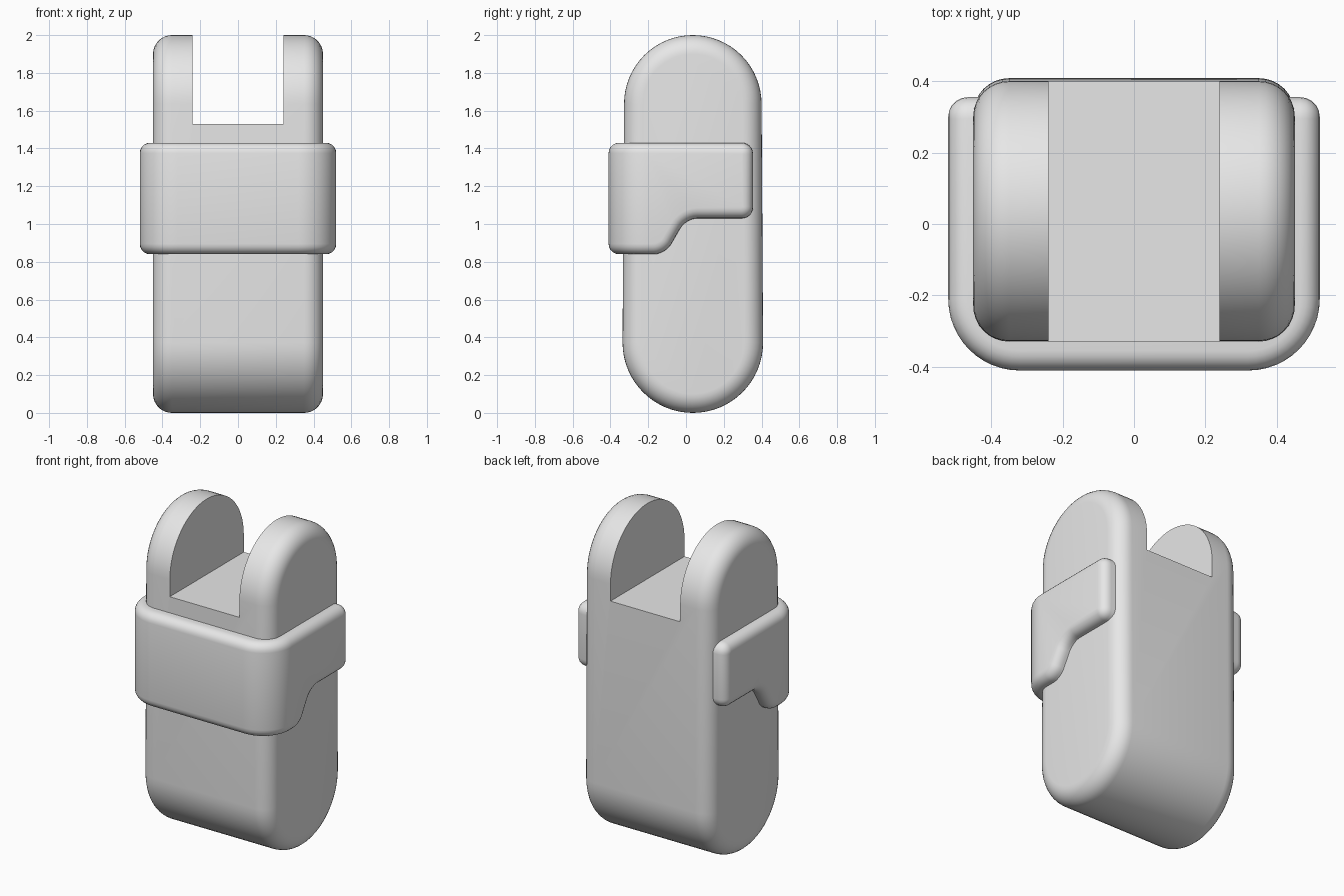
import bpy, bmesh, math

cube = bpy.data.objects.get("Cube")
if cube:
    bpy.data.objects.remove(cube, do_unlink=True)

grey = bpy.data.materials.new("plain grey")
grey.use_nodes = True
grey.diffuse_color = (0.8, 0.8, 0.8, 1)
grey.node_tree.nodes["Principled BSDF"].inputs["Base Color"].default_value = (0.8, 0.8, 0.8, 1)


def side_prism(profile, half):
    """Extrude a (y, z) profile from x = -half to x = half."""
    bm = bmesh.new()
    face = bm.faces.new([bm.verts.new((-half, y, z)) for y, z in profile])
    new = bmesh.ops.extrude_face_region(bm, geom=[face])["geom"]
    moved = [v for v in new if isinstance(v, bmesh.types.BMVert)]
    bmesh.ops.translate(bm, verts=moved, vec=(2 * half, 0, 0))
    bmesh.ops.recalc_face_normals(bm, faces=bm.faces[:])
    return bm


def round_edges(bm, edges, radius, segments):
    bmesh.ops.bevel(bm, geom=edges, offset=radius, segments=segments, profile=0.5,
                    affect='EDGES', clamp_overlap=False)


def make_object(name, bm):
    mesh = bpy.data.meshes.new(name)
    bm.to_mesh(mesh)
    bm.free()
    ob = bpy.data.objects.new(name, mesh)
    bpy.context.collection.objects.link(ob)
    mesh.materials.append(grey)
    return ob


def activate(ob):
    bpy.ops.object.select_all(action='DESELECT')
    ob.select_set(True)
    bpy.context.view_layer.objects.active = ob


# Body: slightly tapered capsule outline with softened rims
def arc(radius, height, start, steps=32):
    return [(0.036 + radius * math.cos(start + math.pi * i / steps),
             height + radius * math.sin(start + math.pi * i / steps))
            for i in range(steps + 1)]


bm = side_prism(arc(0.364, 1.636, 0) + arc(0.372, 0.372, math.pi), 0.45)
rims = [e for e in bm.edges if abs(e.verts[0].co.x - e.verts[1].co.x) < 1e-4]
round_edges(bm, rims, 0.1, 8)
body = make_object("body", bm)

# Slot between the two upright ears
slot = make_object("slot_cutter", side_prism([(-1, 1.53), (1, 1.53), (1, 2.3), (-1, 2.3)], 0.24))
slot.hide_render = True
cut = body.modifiers.new("slot", 'BOOLEAN')
cut.operation = 'DIFFERENCE'
cut.solver = 'EXACT'
cut.object = slot
activate(body)
bpy.ops.object.modifier_apply(modifier=cut.name)
bpy.data.objects.remove(slot, do_unlink=True)

# Band: stepped side outline, round front corners, soft outer edges
bm = side_prism([(-0.41, 0.84), (-0.11, 0.84), (0, 1.03), (0.355, 1.03),
                 (0.355, 1.43), (-0.41, 1.43)], 0.52)


def along(edge, axis):
    d = edge.verts[1].co - edge.verts[0].co
    return abs(d[axis]) > 0.99 * d.length


round_edges(bm, [e for e in bm.edges if along(e, 0)
                 and e.verts[0].co.y > -0.3], 0.06, 6)
round_edges(bm, [e for e in bm.edges if along(e, 2)
                 and e.verts[0].co.y < -0.3], 0.2, 12)
round_edges(bm, [e for e in bm.edges
                 if e.calc_face_angle(0) > math.radians(35)], 0.055, 5)
band = make_object("band", bm)

for ob in (body, band):
    activate(ob)
    bpy.ops.object.shade_smooth_by_angle(angle=math.radians(35))
